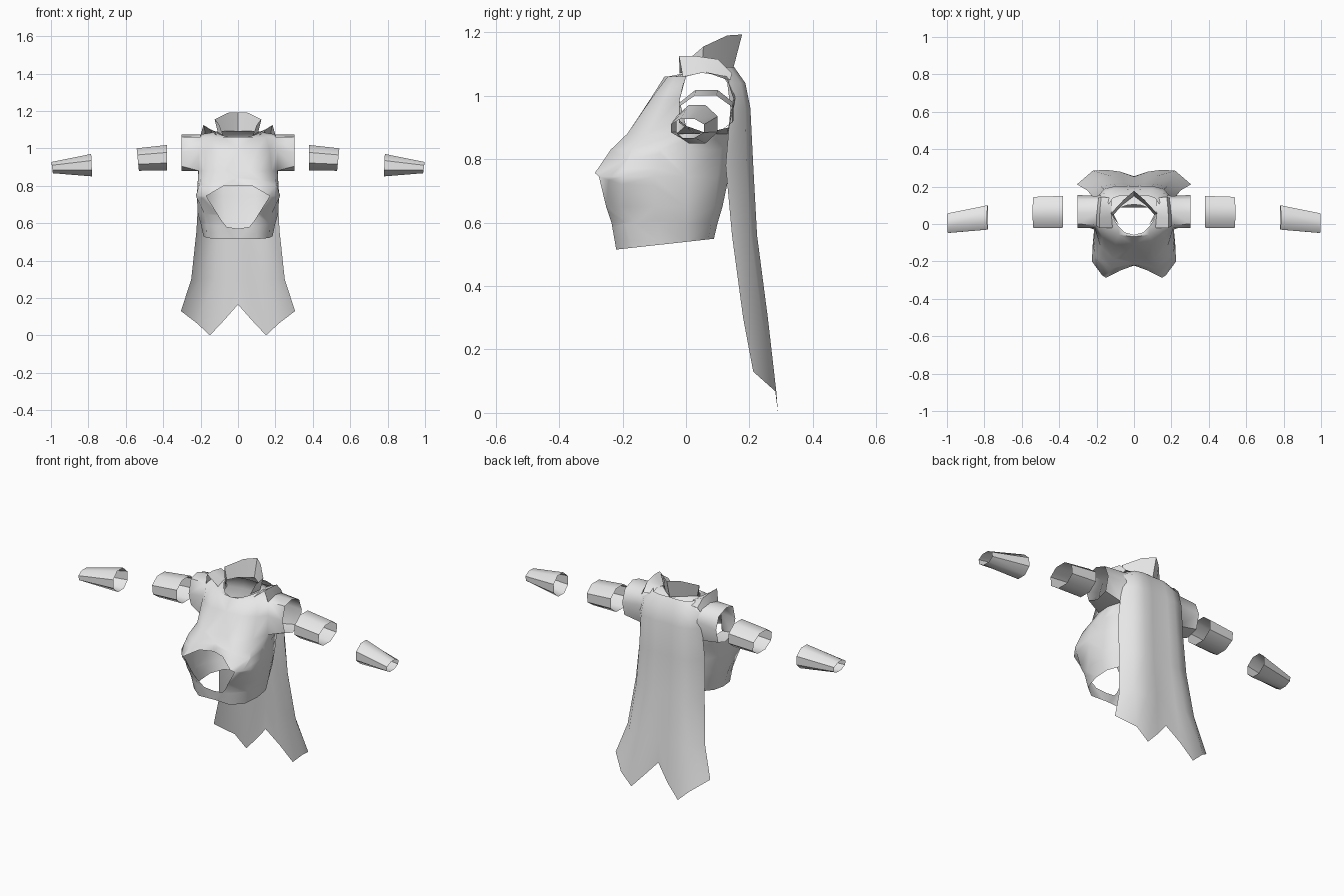
import bpy, bmesh, math
from mathutils import Vector

cube = bpy.data.objects.get("Cube")
if cube:
    bpy.data.objects.remove(cube, do_unlink=True)

# One plain cloth colour
cloth = bpy.data.materials.new("light grey cloth")
cloth.use_nodes = True
cloth.diffuse_color = (0.8, 0.8, 0.8, 1)
cloth.node_tree.nodes["Principled BSDF"].inputs["Base Color"].default_value = (0.8, 0.8, 0.8, 1)


def add_grid(bm, rows, skip=(), closed=False):
    """Skin equally long rows of points with quads, leaving out the skipped cells."""
    grid = [[bm.verts.new(p) for p in row] for row in rows]
    n = len(rows[0])
    for r in range(len(rows) - 1):
        for c in range(n if closed else n - 1):
            if (r, c) not in skip:
                d = (c + 1) % n
                bm.faces.new((grid[r][c], grid[r][d], grid[r + 1][d], grid[r + 1][c]))


def flip(rows, side):
    return [[(x * side, y, z) for x, y, z in row] for row in rows]


def finish(name, bm, angle=50):
    bmesh.ops.remove_doubles(bm, verts=bm.verts[:], dist=0.0005)
    bmesh.ops.recalc_face_normals(bm, faces=bm.faces[:])
    mesh = bpy.data.meshes.new(name)
    bm.to_mesh(mesh)
    bm.free()
    mesh.materials.append(cloth)
    ob = bpy.data.objects.new(name, mesh)
    bpy.context.scene.collection.objects.link(ob)
    bpy.ops.object.select_all(action='DESELECT')
    ob.select_set(True)
    bpy.context.view_layer.objects.active = ob
    bpy.ops.object.shade_smooth_by_angle(angle=math.radians(angle))
    return ob


# Bodice: half cross-sections from front centre round to the back
sections = [
    (0.515, [(0, -.215), (.10, -.22), (.165, -.17), (.185, -.08), (.18, 0), (.14, .07), (.07, .088)]),
    (0.60, [(0, -.225), (.10, -.235), (.17, -.19), (.20, -.09), (.195, 0), (.15, .08), (.07, .10)]),
    (0.65, [(0, -.215), (.11, -.252), (.18, -.21), (.215, -.10), (.205, 0), (.16, .09), (.07, .115)]),
    (0.745, [(0, -.225), (.155, -.295), (.225, -.20), (.22, -.10), (.21, 0), (.17, .10), (.08, .135)]),
    (0.83, [(0, -.22), (.12, -.237), (.20, -.17), (.215, -.08), (.21, 0), (.175, .11), (.08, .15)]),
    (0.88, [(0, -.18), (.11, -.185), (.18, -.12), (.21, -.03), (.215, .05), (.19, .13), (.08, .165)]),
    (0.99, [(0, -.112), (.10, -.11), (.17, -.07), (.21, -.022), (.215, .06), (.20, .15), (.09, .18)]),
    (1.06, [(0, -.068), (.08, -.058), (.15, -.035), (.20, -.005), (.20, .06), (.18, .13), (.08, .165)]),
]
rows = []
for z, pts in sections:
    pts = pts + [(0, pts[-1][1])]
    rise = 0.11 if z < 0.55 else 0          # hem climbs towards the back
    rows.append([(x, y, z + rise * (y + .22)) for x, y in pts])
rows[-1][4] = (.20, .06, 1.075)
# Neckline
rows.append([(0, -.058, 1.05), (.05, -.045, 1.06), (.085, -.01, 1.07), (.11, .03, 1.08),
             (.105, .06, 1.09), (.08, .085, 1.092), (.04, .10, 1.092), (0, .105, 1.092)])
# Sleeve stub: armhole border and the matching outer ring
armhole = [rows[r][c] for r, c in
           ((5, 3), (5, 4), (5, 5), (6, 5), (7, 5), (7, 4), (7, 3), (6, 3))]
cap = [(.303, y, z) for y, z in ((0, .905), (.07, .88), (.135, .90), (.155, .98),
                                 (.13, 1.05), (.06, 1.075), (0, 1.06), (-.022, .98))]
bm = bmesh.new()
for side in (1, -1):
    add_grid(bm, flip(rows, side), skip={(5, 3), (5, 4), (6, 3), (6, 4)})
    add_grid(bm, flip([armhole, cap], side), closed=True)
bmesh.ops.remove_doubles(bm, verts=bm.verts[:], dist=0.0005)

# Front opening: slice along its outline, then drop the faces inside
half = [(.075, .80), (.17, .745), (.085, .61), (.06, .58), (0, .57)]
outline = half + [(-x, z) for x, z in reversed(half[:-1])]
cuts = []
for (x1, z1), (x2, z2) in zip(outline, outline[1:] + outline[:1]):
    cuts.append((Vector((x1, 0, z1)), Vector((z1 - z2, 0, x2 - x1)).normalized()))


def front_faces():
    return [f for f in bm.faces if f.calc_center_median().y < -0.08
            and f.calc_center_median().z < 0.9]


for co, no in cuts:
    faces = front_faces()
    geom = list({v for f in faces for v in f.verts}) + list({e for f in faces for e in f.edges}) + faces
    bmesh.ops.bisect_plane(bm, geom=geom, dist=1e-5, plane_co=co, plane_no=no)
middle = Vector((0, 0, 0.70))
inside = [f for f in front_faces()
          if all((f.calc_center_median() - co).dot(no) * (middle - co).dot(no) > 0 for co, no in cuts)]
bmesh.ops.delete(bm, geom=inside, context='FACES')
finish("bodice", bm, 60)

# Cape: height, half width, depth at centre and at the side edge
rows = []
for z, w, back, edge in ((1.09, .14, .152, .10), (1.04, .19, .187, .13), (.96, .20, .203, .14),
                         (.78, .21, .212, .125), (.56, .222, .224, .145), (.30, .25, .258, .18)):
    rows.append([(w * t, back + (edge - back) * k, z)
                 for t, k in ((0, .06), (.25, 0), (.5, 0), (.8, .25), (1, 1))])
rows.append([(0, .255, .165), (.075, .28, .08), (.15, .29, 0), (.22, .285, .065), (.305, .212, .13)])
bm = bmesh.new()
for side in (1, -1):
    add_grid(bm, flip(rows, side))
finish("cape", bm)

# Standing collar, open at the front and peaked at the back
collar = [
    [(.08, -.005, 1.07), (.108, .05, 1.085), (.065, .10, 1.092), (0, .15, 1.09)],
    [(.10, .02, 1.125), (.125, .055, 1.155), (.055, .13, 1.19), (0, .177, 1.193)],
]
bm = bmesh.new()
for side in (1, -1):
    add_grid(bm, flip(collar, side))
finish("collar", bm)

# Raised shoulder flaps
flap = [
    [(.115, -.02, 1.07), (.12, .04, 1.085), (.12, .10, 1.09), (.12, .14, 1.075)],
    [(.185, -.022, 1.125), (.185, .03, 1.125), (.18, .10, 1.115), (.175, .145, 1.07)],
    [(.20, -.01, 1.06), (.20, .05, 1.072), (.195, .10, 1.065), (.19, .14, 1.05)],
]


def ring(x_top, x_low, y0, y1, z0, z1, sides=8):
    """Upright ring of a sleeve; its top and bottom may sit at different x."""
    pts = []
    for i in range(sides):
        a = math.tau * (i + .5) / sides
        s = math.sin(a) / math.cos(math.pi / sides)
        c = math.cos(a) / math.cos(math.pi / sides)
        pts.append(((x_top + x_low) / 2 + (x_top - x_low) / 2 * s,
                    (y0 + y1) / 2 + (y1 - y0) / 2 * c, (z0 + z1) / 2 + (z1 - z0) / 2 * s))
    return pts


# Open arm bands
upper = [ring(.38, .38, -.02, .15, .882, 1.018), ring(.542, .53, -.022, .145, .88, 1.0)]
lower = [ring(.785, .78, -.03, .10, .85, .97), ring(.998, .99, -.048, .057, .867, .927)]

for word, side in (("left", 1), ("right", -1)):
    for part, data, closed in (("shoulder_flap", flap, False), ("upper_arm_band", upper, True),
                               ("forearm_band", lower, True)):
        bm = bmesh.new()
        add_grid(bm, flip(data, side), closed=closed)
        finish(word + "_" + part, bm)
